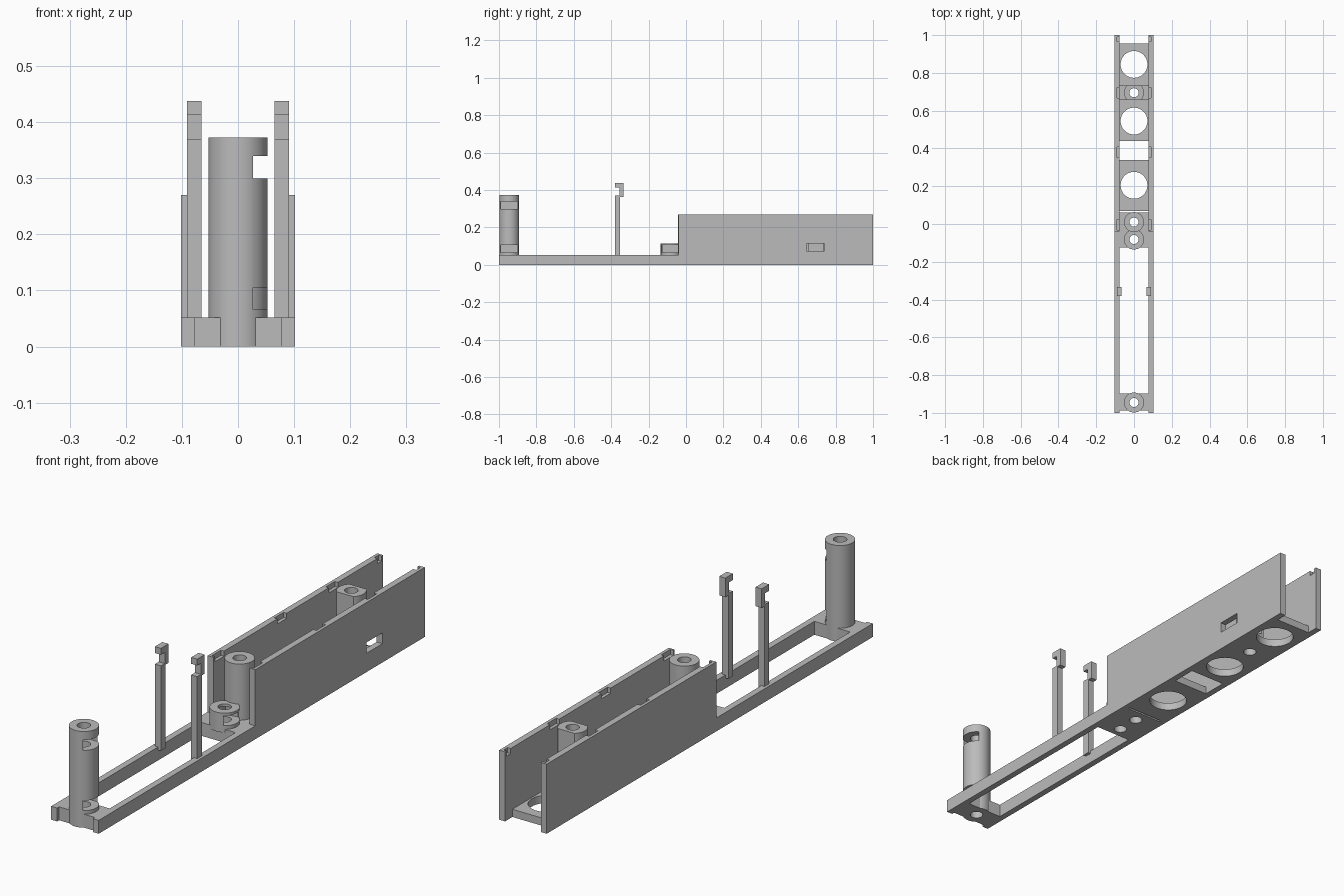
import bpy, math

if "Cube" in bpy.data.objects:
    bpy.data.objects.remove(bpy.data.objects["Cube"])

grey = bpy.data.materials.new("plain grey")
grey.diffuse_color = (0.5, 0.5, 0.5, 1)
grey.use_nodes = True
grey.node_tree.nodes["Principled BSDF"].inputs["Base Color"].default_value = grey.diffuse_color


def box(name, x0, x1, y0, y1, z0, z1):
    bpy.ops.mesh.primitive_cube_add(size=1, location=((x0 + x1) / 2, (y0 + y1) / 2, (z0 + z1) / 2))
    ob = bpy.context.object
    ob.name = name
    ob.scale = (x1 - x0, y1 - y0, z1 - z0)
    bpy.ops.object.transform_apply(location=True, scale=True, rotation=False)
    ob.data.materials.append(grey)
    return ob


def tube(name, y, r, z0, z1, sides=48):
    bpy.ops.mesh.primitive_cylinder_add(vertices=sides, radius=r, depth=z1 - z0, location=(0, y, (z0 + z1) / 2))
    ob = bpy.context.object
    ob.name = name
    bpy.ops.object.transform_apply(location=True, scale=True, rotation=False)
    ob.data.materials.append(grey)
    return ob


def combine(target, tools, op='DIFFERENCE'):
    for t in tools:
        m = target.modifiers.new("bool", 'BOOLEAN')
        m.operation, m.solver, m.object = op, 'EXACT', t
        bpy.context.view_layer.objects.active = target
        bpy.ops.object.modifier_apply(modifier=m.name)
        bpy.data.objects.remove(t, do_unlink=True)


OUT, INN = 0.102, 0.077      # outer and inner faces of rails and walls
BOSSES = [-0.945, -0.082, 0.01, 0.695]

# Base: solid bar with the open bay, the thin floor bays and the holes cut away
base = box("base_frame", -OUT, OUT, -1, 1, 0, 0.052)
cuts = [box("cut", -INN, INN, -1.1, -0.988, -0.1, 0.2),
        box("cut", -INN, INN, -0.897, -0.125, -0.1, 0.2),
        box("cut", -INN, INN, 0.955, 1.1, -0.1, 0.2),
        box("cut", -INN, INN, 0.34, 0.44, -0.1, 0.2),
        box("cut", -INN, INN, 0.06, 0.068, -0.1, 0.2)]
for y0, y1 in ((0.064, 0.656), (0.734, 1.1)):
    cuts.append(box("cut", -INN, INN, y0, y1, 0.03, 0.2))
for y in (0.205, 0.545, 0.845):
    cuts.append(tube("cut", y, 0.071, -0.1, 0.2, 64))
for y in BOSSES:
    cuts.append(tube("cut", y, 0.024, -0.1, 0.2, 32))
combine(base, cuts)

# Side walls with small latch pockets along the inner top edge
for s, side in ((-1, "left"), (1, "right")):
    xs = sorted((s * INN, s * OUT))
    wall = box(side + "_wall", *xs, -0.04, 1, 0.05, 0.27)
    px = sorted((s * 0.07, s * 0.09))
    cuts = [box("cut", *px, y - 0.028, y + 0.028, 0.25, 0.3) for y in (-0.004, 0.38, 0.695)]
    cuts.append(box("cut", *px, 0.965, 0.99, 0.25, 0.3))
    if s > 0:
        cuts.append(box("cut", 0.05, 0.2, 0.643, 0.74, 0.073, 0.115))
    combine(wall, cuts)

    # Hooked clip post standing on the rail
    px = sorted((s * 0.065, s * 0.091))
    post = box(side + "_clip_post", *px, -0.38, -0.352, 0.04, 0.37)
    combine(post, [box("add", *px, -0.356, -0.334, 0.364, 0.438),
                   box("add", *px, -0.38, -0.345, 0.413, 0.438)], 'UNION')

# Screw bosses: y, top height, side slots (z ranges)
specs = [("front_boss", BOSSES[0], 0.0, 0.373, ((0.066, 0.105), (0.30, 0.34))),
         ("short_boss", BOSSES[1], 0.04, 0.115, ((0.066, 0.105),)),
         ("middle_boss", BOSSES[2], 0.04, 0.27, ()),
         ("rear_boss", BOSSES[3], 0.04, 0.27, ((0.073, 0.115),))]
for name, y, z0, z1, slots in specs:
    boss = tube(name, y, 0.053, z0, z1)
    cuts = [tube("cut", y, 0.024, -0.1, 0.5, 32)]
    for a, b in slots:
        cuts.append(box("cut", -0.027, 0.1, y - 0.044, y + 0.044, a, b))
        cuts.append(box("cut", 0.027, 0.1, y - 0.06, y + 0.06, a, b))
    if name == "rear_boss":      # flattened front and back
        cuts += [box("cut", -0.1, 0.1, y + 0.039, y + 0.1, -0.1, 0.5),
                 box("cut", -0.1, 0.1, y - 0.1, y - 0.039, -0.1, 0.5)]
    combine(boss, cuts)
    bpy.ops.object.select_all(action='DESELECT')
    boss.select_set(True)
    bpy.context.view_layer.objects.active = boss
    bpy.ops.object.shade_smooth_by_angle(angle=math.radians(30))
